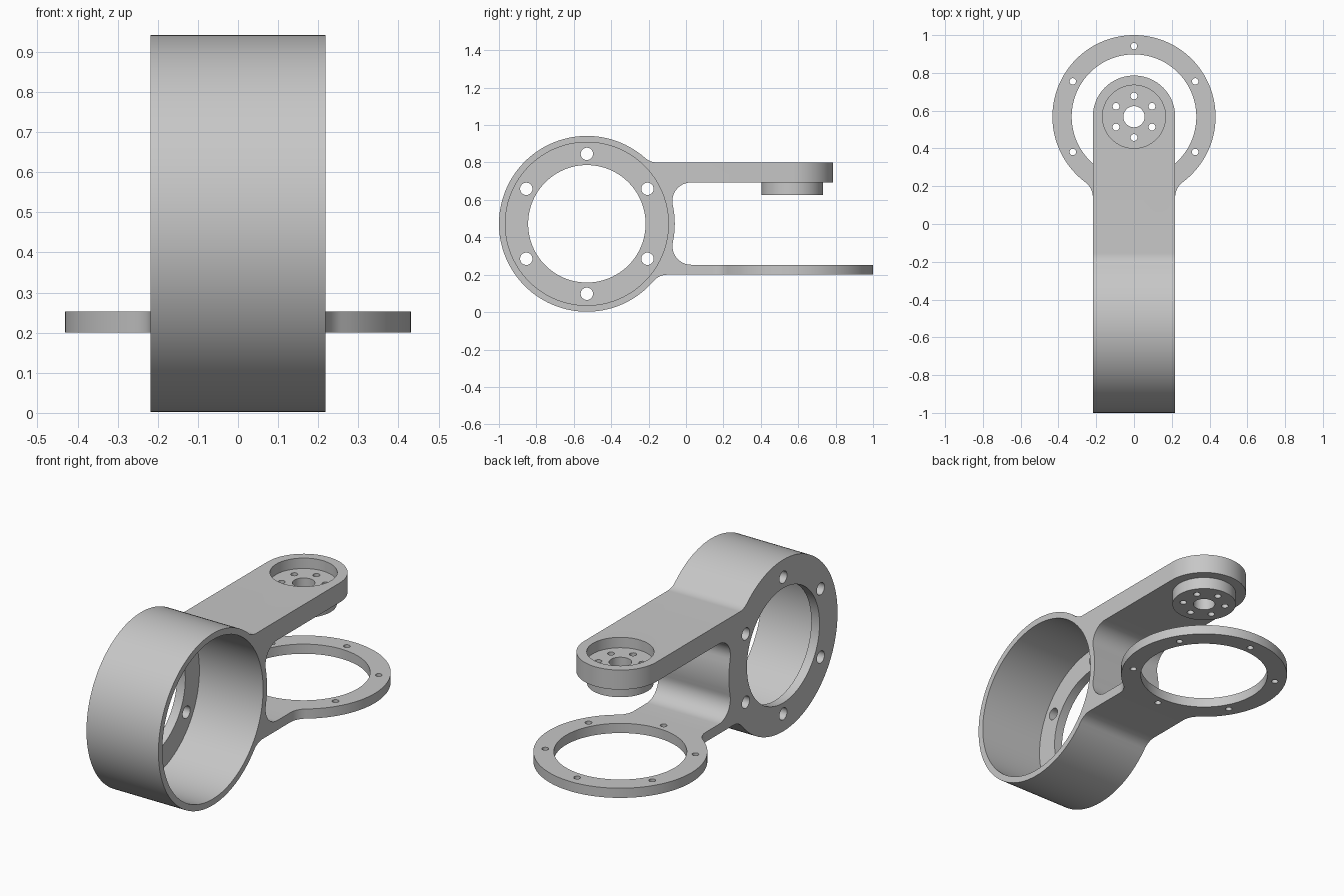
import bpy, bmesh, math
from math import pi, sin, cos, atan2, sqrt
from mathutils import Matrix

if "Cube" in bpy.data.objects:
    bpy.data.objects.remove(bpy.data.objects["Cube"])

W = 0.218                       # half width of housing and arms
HY, HZ, HR = -0.53, 0.472, 0.47  # housing axis and radius
EY = 0.568                      # axis of the arm ends
F = 0.1                         # fillet radius

metal = bpy.data.materials.new("plain grey")
metal.diffuse_color = (0.57, 0.57, 0.57, 1)
metal.use_nodes = True
metal.node_tree.nodes["Principled BSDF"].inputs["Base Color"].default_value = metal.diffuse_color

# Maps profile (u, v) + extrusion w to y, z, x
SIDE = Matrix(((0, 0, 1, 0), (1, 0, 0, 0), (0, 1, 0, 0), (0, 0, 0, 1)))


def arc(cu, cv, r, a0, a1, n):
    return [(cu + r * cos(a0 + (a1 - a0) * i / n), cv + r * sin(a0 + (a1 - a0) * i / n))
            for i in range(n + 1)]


def prism(name, pts, w0, w1, matrix=Matrix()):
    """Extrude a closed outline from w0 to w1."""
    bm = bmesh.new()
    face = bm.faces.new([bm.verts.new((u, v, w0)) for u, v in pts])
    ext = bmesh.ops.extrude_face_region(bm, geom=[face])["geom"]
    bmesh.ops.translate(bm, vec=(0, 0, w1 - w0),
                        verts=[g for g in ext if isinstance(g, bmesh.types.BMVert)])
    bm.transform(matrix)
    bm.normal_update()
    bmesh.ops.recalc_face_normals(bm, faces=bm.faces)
    if bm.calc_volume(signed=True) < 0:
        bmesh.ops.reverse_faces(bm, faces=bm.faces)
    mesh = bpy.data.meshes.new(name)
    bm.to_mesh(mesh)
    bm.free()
    mesh.materials.append(metal)
    obj = bpy.data.objects.new(name, mesh)
    bpy.context.collection.objects.link(obj)
    return obj


def disc(cu, cv, r, w0, w1, matrix=Matrix(), n=96):
    return prism("cutter", arc(cu, cv, r, 0, 2 * pi, n)[:-1], w0, w1, matrix)


def combine(obj, other, operation):
    mod = obj.modifiers.new(operation, "BOOLEAN")
    mod.object, mod.operation, mod.solver = other, operation, "EXACT"
    bpy.context.view_layer.objects.active = obj
    bpy.ops.object.modifier_apply(modifier=mod.name)
    bpy.data.objects.remove(other, do_unlink=True)


def bolt_circle(obj, cu, cv, radius, r, w0, w1, matrix=Matrix()):
    for k in range(6):
        a = pi / 2 + k * pi / 3
        combine(obj, disc(cu + radius * cos(a), cv + radius * sin(a), r, w0, w1, matrix, 32),
                "DIFFERENCE")


def fillet(z, side):
    """Fillet centre between the housing and a flat at height z, and its bearing from the axis."""
    cz = z + side * F
    dy = sqrt((HR + F) ** 2 - (cz - HZ) ** 2)
    return HY + dy, cz, atan2(cz - HZ, dy)


# Side outline: round housing blending into two arms
top, arm_low, plate_top, plate_low = 0.80, 0.693, 0.253, 0.20
ty, tz, ta = fillet(top, 1)
uy, uz, ua = fillet(arm_low, -1)
py, pz, pa = fillet(plate_top, 1)
by, bz, ba = fillet(plate_low, -1)
plate_start = EY - sqrt((0.432 + F) ** 2 - (W + F) ** 2)
outline = arc(HY, HZ, HR, ta, 2 * pi + ba, 90)
outline += arc(by, bz, F, pi + ba, pi / 2, 8)[1:]
outline += [(plate_start, plate_low), (plate_start, plate_top)]
outline += arc(py, pz, F, -pi / 2, pa - pi, 12)
outline += arc(HY, HZ, HR, pa, ua, 8)[1:]
outline += arc(uy, uz, F, pi + ua, pi / 2, 12)[1:]
outline += [(EY, arm_low), (EY, top)]
outline += arc(ty, tz, F, 1.5 * pi, pi + ta, 8)[:-1]
housing = prism("housing_and_arms", outline, -W, W, SIDE)

# Deep bore, flange opening and flange bolt holes
combine(housing, disc(HY, HZ, 0.436, -W + 0.05, 0.4, SIDE), "DIFFERENCE")
combine(housing, disc(HY, HZ, 0.314, -0.4, 0, SIDE), "DIFFERENCE")
bolt_circle(housing, HY, HZ, 0.374, 0.033, -0.4, -0.1, SIDE)

# Rounded arm end and the boss beneath it
combine(housing, prism("arm_end", arc(0, EY, W, 0, pi, 48), arm_low, top), "UNION")
combine(housing, disc(0, EY, 0.165, 0.627, 0.72), "UNION")

# Recess, shaft hole and screw holes in the arm end
combine(housing, disc(0, EY, 0.167, 0.743, 0.9), "DIFFERENCE")
combine(housing, disc(0, EY, 0.056, 0.5, 0.9), "DIFFERENCE")
bolt_circle(housing, 0, EY, 0.11, 0.018, 0.5, 0.9)

# Ring plate with flared neck
c = W + F
a = atan2(plate_start - EY, c)
neck = arc(c, plate_start, F, pi, pi + a, 10)
ring_outline = neck + arc(0, EY, 0.432, a, pi - a, 96)[1:-1]
ring_outline += [(-x, y) for x, y in reversed(neck)]
ring = prism("ring_plate", ring_outline, plate_low, plate_top)
combine(ring, disc(0, EY, 0.33, 0, 0.5), "DIFFERENCE")
bolt_circle(ring, 0, EY, 0.374, 0.017, 0, 0.5)

# Smooth curved walls, keep rims sharp
for obj in (housing, ring):
    bpy.ops.object.select_all(action="DESELECT")
    obj.select_set(True)
    bpy.context.view_layer.objects.active = obj
    bpy.ops.object.shade_smooth_by_angle(angle=math.radians(30))
